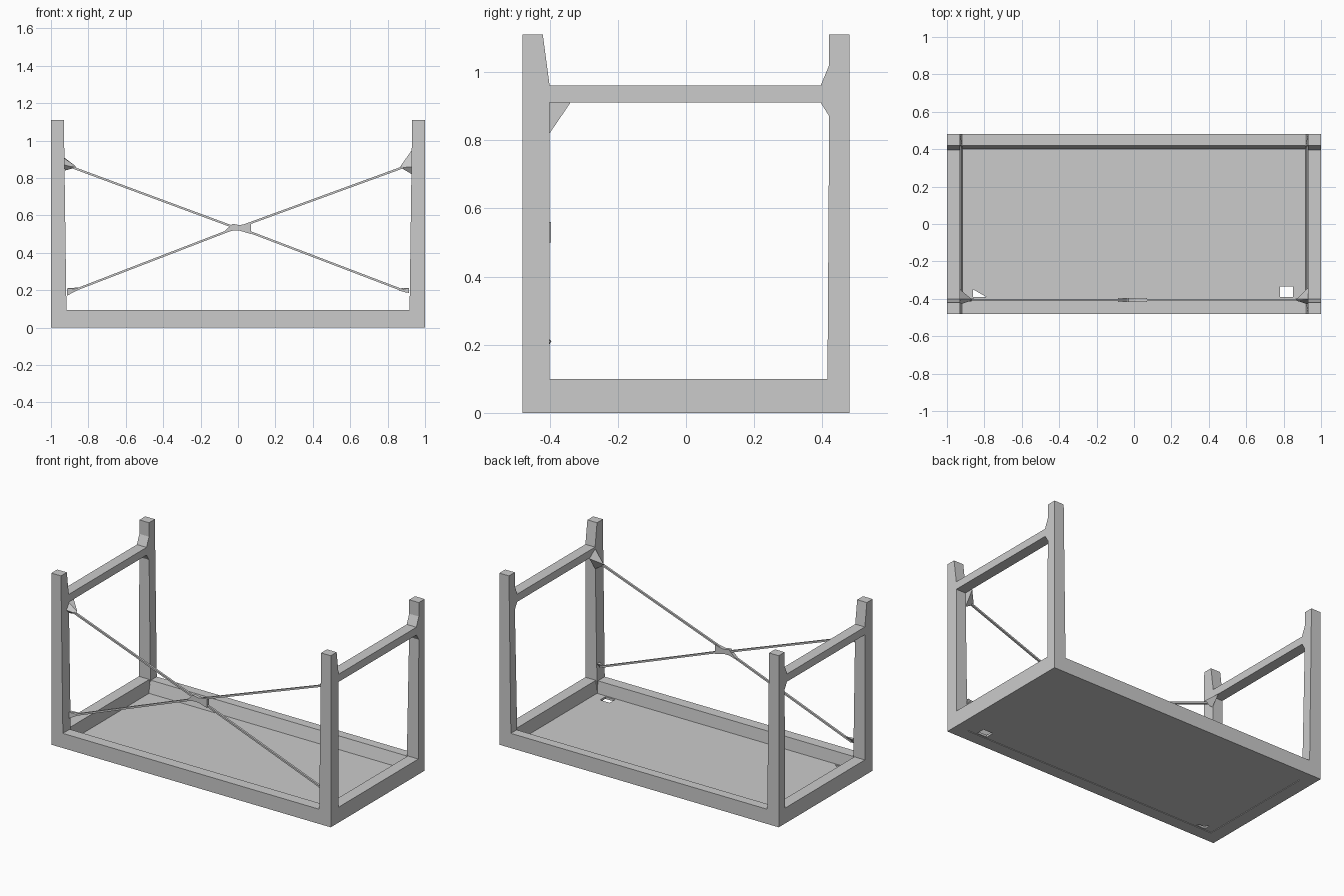
import bpy, bmesh

if "Cube" in bpy.data.objects:
    bpy.data.objects.remove(bpy.data.objects["Cube"])


def finish(name, bm):
    bmesh.ops.recalc_face_normals(bm, faces=bm.faces)
    me = bpy.data.meshes.new(name)
    bm.to_mesh(me)
    bm.free()
    ob = bpy.data.objects.new(name, me)
    bpy.context.collection.objects.link(ob)
    return ob


def prism(name, profile, axis, a, b, shape=None):
    """Extrude a 2D profile along axis 0, 1 or 2 from a to b."""
    bm = bmesh.new()

    def place(p, t):
        c = list(p)
        c.insert(axis, t)
        return shape(*c) if shape else c
    lo = [bm.verts.new(place(p, a)) for p in profile]
    hi = [bm.verts.new(place(p, b)) for p in profile]
    n = len(profile)
    bm.faces.new(lo)
    bm.faces.new(hi)
    for i in range(n):
        j = (i + 1) % n
        bm.faces.new((lo[i], lo[j], hi[j], hi[i]))
    return finish(name, bm)


def hull(name, pts):
    bm = bmesh.new()
    for p in pts:
        bm.verts.new(p)
    bmesh.ops.convex_hull(bm, input=bm.verts)
    return finish(name, bm)


def rect(x0, y0, x1, y1):
    return [(x0, y0), (x1, y0), (x1, y1), (x0, y1)]


# Side frames: posts (slightly thicker towards the foot), upper and lower rails
FRONT = [(-.48, 0), (-.40, 0), (-.40, .96), (-.42, 1.11), (-.48, 1.11)]
BACK = [(.48, 0), (.415, 0), (.415, .10), (.42, .87), (.395, .91),
        (.395, .96), (.42, 1.02), (.42, 1.11), (.48, 1.11)]
for side, s in (("left", -1), ("right", 1)):
    def taper(x, y, z, s=s):
        inner = .916 + .015 * min(z / .9, 1)
        return (s * (1 if x > .99 else inner), y, z)
    prism(side + "_front_post", FRONT, 0, .93, 1, taper)
    prism(side + "_back_post", BACK, 0, .93, 1, taper)
    prism(side + "_upper_rail", rect(-.40, .91, .395, .96), 0, s * .931, s)
    prism(side + "_lower_rail", [(1, 0), (.915, 0), (.925, .10), (1, .10)], 1,
          -.40, .415, lambda x, y, z, s=s: (s * x, y, z))

# Long base rails with sloping inner faces
prism("front_base_rail", [(-.48, 0), (-.40, 0), (-.41, .095), (-.48, .095)], 0, -.92, .92)
prism("back_base_rail", [(.48, 0), (.395, 0), (.42, .095), (.48, .095)], 0, -.92, .92)

# Thin floor with two small openings near the front corners
floor = prism("floor_panel", rect(-.92, -.40, .92, .40), 2, .004, .018)
holes = [rect(.78, -.39, .85, -.335), [(-.86, -.35), (-.79, -.39), (-.86, -.39)]]
for i, h in enumerate(holes):
    cutter = prism("floor_hole_cutter_%d" % i, h, 2, -.05, .08)
    cutter.hide_render = True
    cutter.hide_viewport = True
    cutter.display_type = 'WIRE'
    m = floor.modifiers.new("hole", 'BOOLEAN')
    m.operation = 'DIFFERENCE'
    m.solver = 'EXACT'
    m.object = cutter

# Cross brace on the front: four thin rods
Y0, Y1, R = -.413, -.40, .006
rods = [((-.90, .862), (-.03, .540)), ((-.90, .190), (-.04, .522)),
        ((.89, .860), (.03, .546)), ((.90, .192), (.04, .520))]
for i, (p, q) in enumerate(rods):
    prism("brace_rod_%d" % i, [(p[0], p[1] - R), (q[0], q[1] - R),
                               (q[0], q[1] + R), (p[0], p[1] + R)], 1, Y0, Y1)

# Hub where the rods meet
prism("brace_hub", [(-.085, .503), (-.03, .518), (.01, .518), (.07, .500), (.07, .56),
                    (.01, .548), (-.03, .555)], 1, -.418, -.396)

# Corner gussets
hull("right_upper_gusset", [(.93, -.34, .908), (.87, -.41, .855), (.87, -.40, .865),
                            (.93, -.40, .95), (.93, -.40, .82), (.93, -.43, .86)])
hull("left_upper_gusset", [(-.93, -.35, .91), (-.87, -.41, .855), (-.87, -.40, .865),
                           (-.935, -.40, .91), (-.925, -.40, .84), (-.93, -.43, .87)])
hull("left_lower_gusset", [(-.915, -.42, .17), (-.915, -.395, .21), (-.915, -.42, .21),
                           (-.85, -.41, .205), (-.85, -.40, .215)])
hull("right_lower_gusset", [(.915, -.42, .185), (.915, -.395, .212), (.915, -.42, .212),
                            (.86, -.41, .198), (.86, -.40, .21)])
